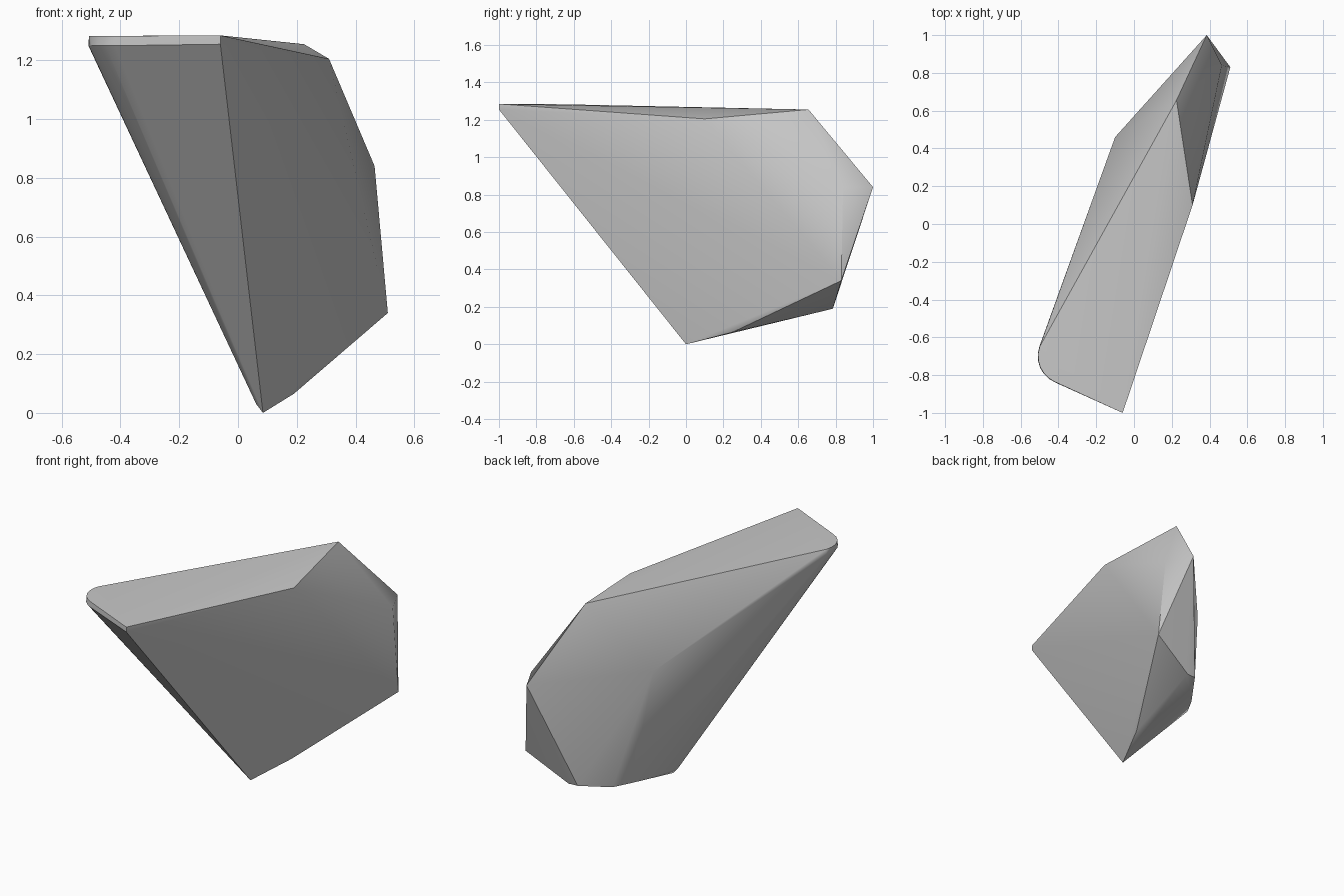
import bpy
import bmesh
import math
from mathutils import Vector

# Remove the default cube
default_cube = bpy.data.objects.get("Cube")
if default_cube:
    bpy.data.objects.remove(default_cube, do_unlink=True)


def make_material(name, colour):
    material = bpy.data.materials.new(name)
    material.use_nodes = True
    material.diffuse_color = colour
    shader = material.node_tree.nodes["Principled BSDF"]
    shader.inputs["Base Color"].default_value = colour
    shader.inputs["Roughness"].default_value = 0.9
    return material


def rounded_tip(centre, radius, start, end, height, steps=6):
    """Points along the worn corner of the flat top."""
    points = []
    for step in range(steps + 1):
        angle = math.radians(start + (end - start) * step / steps)
        offset = Vector((math.cos(angle), math.sin(angle), 0)) * radius
        points.append(Vector((*centre, height)) + offset)
    return points


def hull_object(name, points, material):
    """Wrap the corner points in a closed faceted stone."""
    mesh = bpy.data.meshes.new(name)
    bm = bmesh.new()
    for point in points:
        bm.verts.new(point)
    hull = bmesh.ops.convex_hull(bm, input=bm.verts[:])
    unused = [v for v in hull["geom_interior"] if isinstance(v, bmesh.types.BMVert)]
    bmesh.ops.delete(bm, geom=unused, context="VERTS")
    bmesh.ops.recalc_face_normals(bm, faces=bm.faces[:])
    bm.to_mesh(mesh)
    bm.free()
    mesh.materials.append(material)
    stone = bpy.data.objects.new(name, mesh)
    bpy.context.collection.objects.link(stone)
    return stone


# Flat top: two thin rims make the narrow vertical band at the front
front_corner = [Vector((-0.06, -1, height)) for height in (1.255, 1.285)]
worn_corner = (rounded_tip((-0.36, -0.7), 0.15, 160, 247, 1.25)
               + rounded_tip((-0.36, -0.7), 0.148, 160, 247, 1.283))
top_edge = [(0.31, 0.1, 1.205), (0.225, 0.655, 1.255)]

# Back and side corners
shoulder = [(0.385, 1, 0.84), (0.465, 0.84, 0.84)]
side_corners = [(0.51, 0.83, 0.34), (-0.1, 0.46, 0.85)]

# Underside corners, ending in the blunt foot
underside = [(0.19, 0.78, 0.19), (0.25, 0.785, 0.19), (0.073, 0.61, 0.148),
             (0.013, 0.502, 0.15), (0.19, 0.25, 0.065)]
foot = [(0.085, 0, 0), (0.062, -0.01, 0.03)]

stone_grey = make_material("stone grey", (0.58, 0.58, 0.58, 1))
corners = front_corner + worn_corner + top_edge + shoulder + side_corners + underside + foot
rock = hull_object("rock", corners, stone_grey)

# Smooth the gentle bends, keep the hard ridges and let large facets read flat
bpy.ops.object.select_all(action="DESELECT")
rock.select_set(True)
bpy.context.view_layer.objects.active = rock
bpy.ops.object.shade_smooth_by_angle(angle=math.radians(34))
facets = rock.modifiers.new("flat facets", "WEIGHTED_NORMAL")
facets.keep_sharp = True
